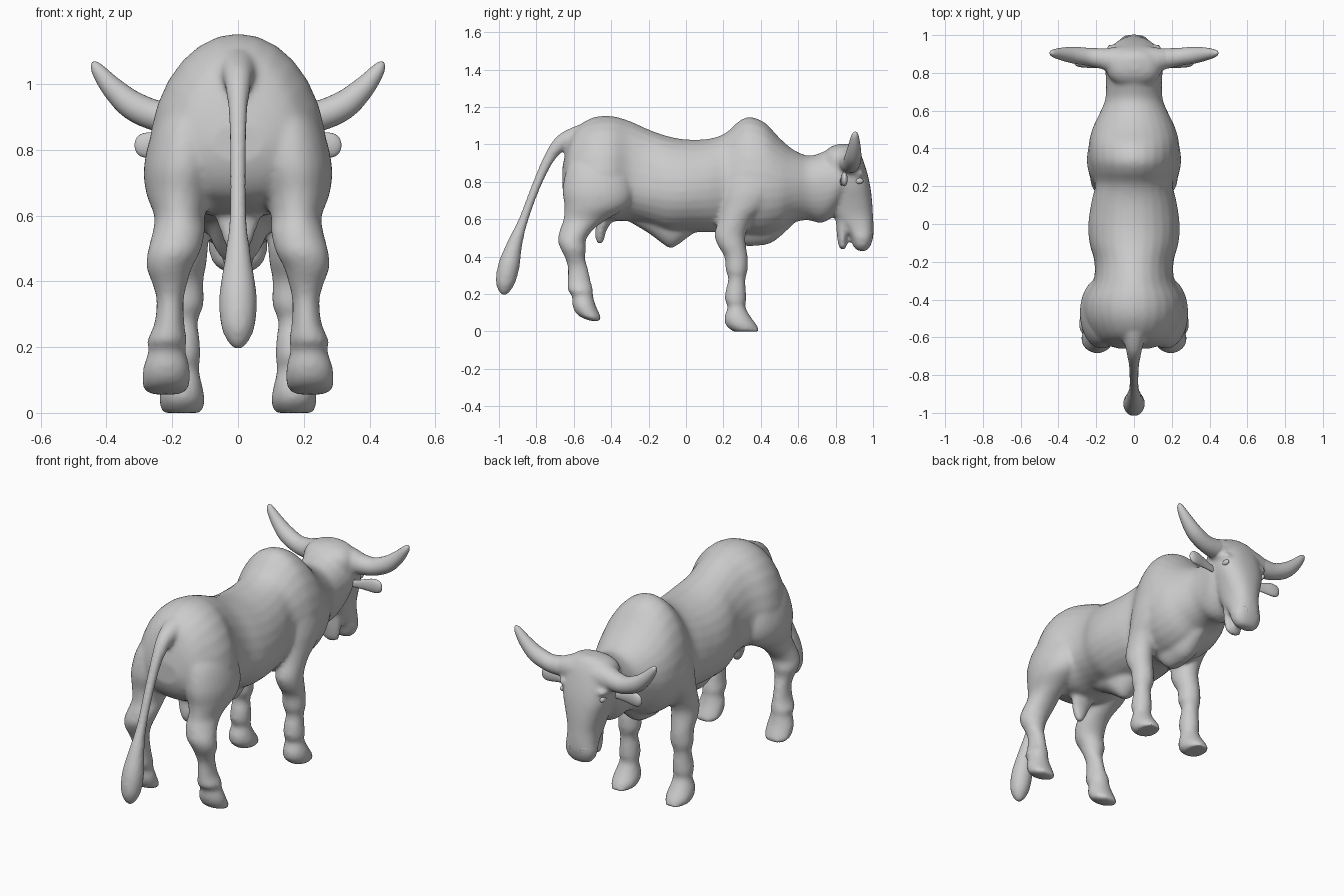
import bpy, bmesh, math
from mathutils import Vector

N = 28  # points around each section
ANG = [2 * math.pi * i / N for i in range(N)]


def smooth_rows(rows, k=4):
    """Catmull-Rom interpolation through rows of numbers."""
    out = []
    for i in range(len(rows) - 1):
        a, b = rows[max(i - 1, 0)], rows[i]
        c, d = rows[i + 1], rows[min(i + 2, len(rows) - 1)]
        for s in range(k):
            t = s / k
            out.append([0.5 * (2 * q + (r - p) * t + (2 * p - 5 * q + 4 * r - u) * t * t
                        + (3 * q - p - 3 * r + u) * t ** 3) for p, q, r, u in zip(a, b, c, d)])
    return out + [list(rows[-1])]


def loft(name, rings):
    bm = bmesh.new()
    vs = [[bm.verts.new(p) for p in r] for r in rings]
    for a, b in zip(vs, vs[1:]):
        for i in range(len(a)):
            j = (i + 1) % len(a)
            bm.faces.new((a[i], a[j], b[j], b[i]))
    bm.faces.new(vs[0])
    bm.faces.new(vs[-1][::-1])
    bmesh.ops.recalc_face_normals(bm, faces=bm.faces)
    me = bpy.data.meshes.new(name)
    bm.to_mesh(me)
    bm.free()
    for p in me.polygons:
        p.use_smooth = True
    ob = bpy.data.objects.new(name, me)
    bpy.context.collection.objects.link(ob)
    return ob


def trunk(name, rows):
    """Rows: y, bottom z, top z, half width, z of widest point."""
    return loft(name, [[(w * math.cos(a), y, m + (t - m if math.sin(a) > 0 else m - b) * math.sin(a))
                        for a in ANG] for y, b, t, w, m in smooth_rows(rows)])


def column(name, rows, side=1, power=1):
    """Rows: z, y min, y max, x min, x max. A lower power gives a squarer section."""
    def f(v):
        return math.copysign(abs(v) ** power, v)
    return loft(name, [[(side * ((x0 + x1) / 2 + (x1 - x0) / 2 * f(math.cos(a))),
                         (y0 + y1) / 2 + (y1 - y0) / 2 * f(math.sin(a)), z)
                        for a in ANG] for z, y0, y1, x0, x1 in smooth_rows(rows)])


def tube(name, rows, side=1, flat=(1, 1)):
    """Rows: x, y, z, radius."""
    pts = smooth_rows(rows)
    ref = Vector((0, 1, 0)) if abs(rows[0][0] - rows[-1][0]) > .01 else Vector((1, 0, 0))
    rings = []
    for i, p in enumerate(pts):
        d = Vector(pts[min(i + 1, len(pts) - 1)][:3]) - Vector(pts[max(i - 1, 0)][:3])
        u = d.normalized().cross(ref).normalized()
        v = d.normalized().cross(u).normalized()
        ring = [Vector(p[:3]) + p[3] * (u * math.cos(a) * flat[0] + v * math.sin(a) * flat[1]) for a in ANG]
        rings.append([(side * q.x, q.y, q.z) for q in ring])
    return loft(name, rings)


def ball(name, loc, scale, rot=(0, 0, 0)):
    bpy.ops.mesh.primitive_uv_sphere_add(segments=24, ring_count=14, location=loc, rotation=rot)
    ob = bpy.context.object
    ob.name, ob.scale = name, scale
    bpy.ops.object.shade_smooth()
    return ob


# torso, hump and neck
skin = [trunk("body", [
    (-0.66, .76, .88, .08, .82), (-0.635, .70, .99, .16, .82), (-0.59, .65, 1.085, .215, .79),
    (-0.5, .61, 1.143, .265, .77), (-0.4, .59, 1.152, .265, .78), (-0.3, .59, 1.125, .215, .78),
    (-0.2, .565, 1.08, .21, .76), (-0.1, .53, 1.045, .236, .75), (0, .53, 1.027, .242, .75),
    (0.12, .53, 1.03, .225, .76), (0.21, .53, 1.06, .205, .77), (0.28, .51, 1.122, .225, .77),
    (0.34, .505, 1.147, .24, .77), (0.42, .505, 1.118, .24, .77), (0.5, .53, 1.035, .222, .77),
    (0.57, .58, .975, .19, .78), (0.65, .595, .94, .155, .78), (0.72, .58, .955, .148, .79),
    (0.78, .61, .982, .15, .80), (0.83, .68, .998, .15, .82), (0.87, .74, .99, .12, .84)])]
# dewlap and belly sheath
skin.append(trunk("dewlap", [
    (.24, .53, .66, .08, .62), (.30, .462, .70, .095, .62), (.38, .458, .72, .10, .64),
    (.46, .475, .72, .095, .64), (.54, .54, .72, .07, .65), (.60, .60, .70, .04, .66)]))
skin.append(trunk("sheath", [
    (-.30, .585, .66, .06, .63), (-.20, .525, .66, .085, .62), (-.12, .465, .64, .095, .60),
    (-.08, .445, .64, .09, .60), (-.04, .465, .64, .085, .60), (.02, .51, .62, .07, .60),
    (.08, .55, .60, .04, .58)]))

# head with muzzle, and lower jaw
skin.append(column("head", [
    (1.003, .82, .88, -.03, .03), (.985, .77, .91, -.10, .10), (.94, .73, .938, -.14, .14),
    (.86, .73, .966, -.15, .15), (.78, .76, .985, -.138, .138), (.70, .77, .995, -.112, .112),
    (.62, .79, 1.0, -.09, .09), (.55, .85, 1.003, -.086, .086), (.50, .88, 1.0, -.09, .09),
    (.455, .895, .985, -.075, .075), (.43, .92, .965, -.045, .045)], 1, .85))
skin.append(column("jaw", [
    (.70, .78, .92, -.07, .07), (.60, .80, .90, -.07, .07), (.52, .806, .868, -.06, .06),
    (.46, .815, .86, -.05, .05), (.44, .825, .85, -.03, .03)]))

# tail with tuft
skin.append(tube("tail", [
    (0, -.52, 1.05, .07), (0, -.60, 1.035, .056), (0, -.67, 1.005, .042), (0, -.735, .92, .030),
    (0, -.80, .78, .025), (0, -.868, .6, .026), (0, -.915, .47, .041), (0, -.945, .36, .057),
    (0, -.965, .27, .053), (0, -.972, .22, .034), (0, -.974, .194, .012)]))

# scrotum
skin.append(column("scrotum", [
    (.68, -.50, -.36, -.08, .08), (.60, -.48, -.39, -.07, .07), (.54, -.485, -.425, -.05, .05),
    (.50, -.485, -.435, -.035, .035), (.47, -.475, -.445, -.015, .015)]))

hind = [(.98, -.58, -.36, .06, .17), (.88, -.635, -.31, .05, .25), (.76, -.66, -.28, .05, .285),
        (.67, -.65, -.31, .075, .28), (.60, -.655, -.42, .10, .255), (.55, -.672, -.49, .10, .26),
        (.49, -.685, -.535, .115, .275), (.44, -.67, -.535, .14, .278), (.39, -.645, -.54, .155, .26),
        (.34, -.632, -.525, .165, .248), (.27, -.633, -.51, .163, .255), (.22, -.632, -.497, .155, .276),
        (.19, -.61, -.497, .16, .272), (.14, -.607, -.483, .147, .288), (.10, -.59, -.465, .145, .292),
        (.075, -.56, -.455, .15, .29), (.056, -.51, -.453, .17, .27)]
fore = [(.98, .30, .44, .08, .15), (.88, .23, .50, .07, .22), (.76, .20, .50, .06, .248),
        (.67, .19, .44, .075, .245), (.60, .175, .36, .085, .235), (.52, .152, .32, .09, .23),
        (.46, .17, .32, .095, .23), (.40, .205, .33, .105, .225), (.33, .212, .33, .104, .226),
        (.28, .226, .318, .122, .216), (.22, .212, .32, .116, .22), (.17, .208, .322, .114, .224),
        (.13, .222, .318, .118, .22), (.08, .206, .345, .108, .234), (.035, .212, .378, .1, .24),
        (.0, .25, .394, .112, .23)]
for s, tag in ((1, "right"), (-1, "left")):
    skin.append(column("hind_leg_" + tag, hind, s))
    skin.append(column("fore_leg_" + tag, fore, s))
    # brow ridge
    skin.append(ball("brow_" + tag, (s * .118, .90, .845), (.034, .055, .025)))
    # horn, blended into the skull
    skin.append(tube("horn_root_" + tag, [(.05, .86, .905, .085), (.11, .868, .905, .07),
                                          (.17, .876, .90, .054), (.20, .88, .90, .048)], s))
    tube("horn_" + tag, [(.09, .865, .905, .062), (.16, .875, .90, .055), (.24, .885, .902, .047),
                         (.32, .894, .935, .044), (.38, .90, .987, .034), (.42, .903, 1.035, .023),
                         (.435, .905, 1.058, .014), (.44, .905, 1.068, .004)], s)
    # ear
    tube("ear_" + tag, [(.12, .83, .80, .02), (.17, .835, .803, .022), (.22, .84, .81, .031),
                        (.26, .845, .814, .038), (.29, .848, .814, .036), (.308, .849, .814, .023),
                        (.314, .85, .814, .006)], s, (1, .45))
    # eye and nostril rim
    ball("eye_" + tag, (s * .126, .925, .805), (.013, .024, .016))
    bpy.ops.mesh.primitive_torus_add(major_radius=.018, minor_radius=.006, major_segments=20,
                                     minor_segments=8, location=(s * .05, .984, .51),
                                     rotation=(math.radians(80), 0, math.radians(-28 * s)))
    bpy.context.object.name = "nostril_" + tag
    bpy.ops.object.shade_smooth()

# fuse the body parts into one soft skin
bpy.ops.object.select_all(action='DESELECT')
for ob in skin:
    ob.select_set(True)
bpy.context.view_layer.objects.active = skin[0]
bpy.ops.object.join()
body = bpy.context.object
body.name = "bull_body"
rm = body.modifiers.new("fuse", 'REMESH')
rm.mode, rm.voxel_size, rm.use_smooth_shade = 'VOXEL', .011, True
sm = body.modifiers.new("soften", 'SMOOTH')
sm.factor, sm.iterations = .5, 8
